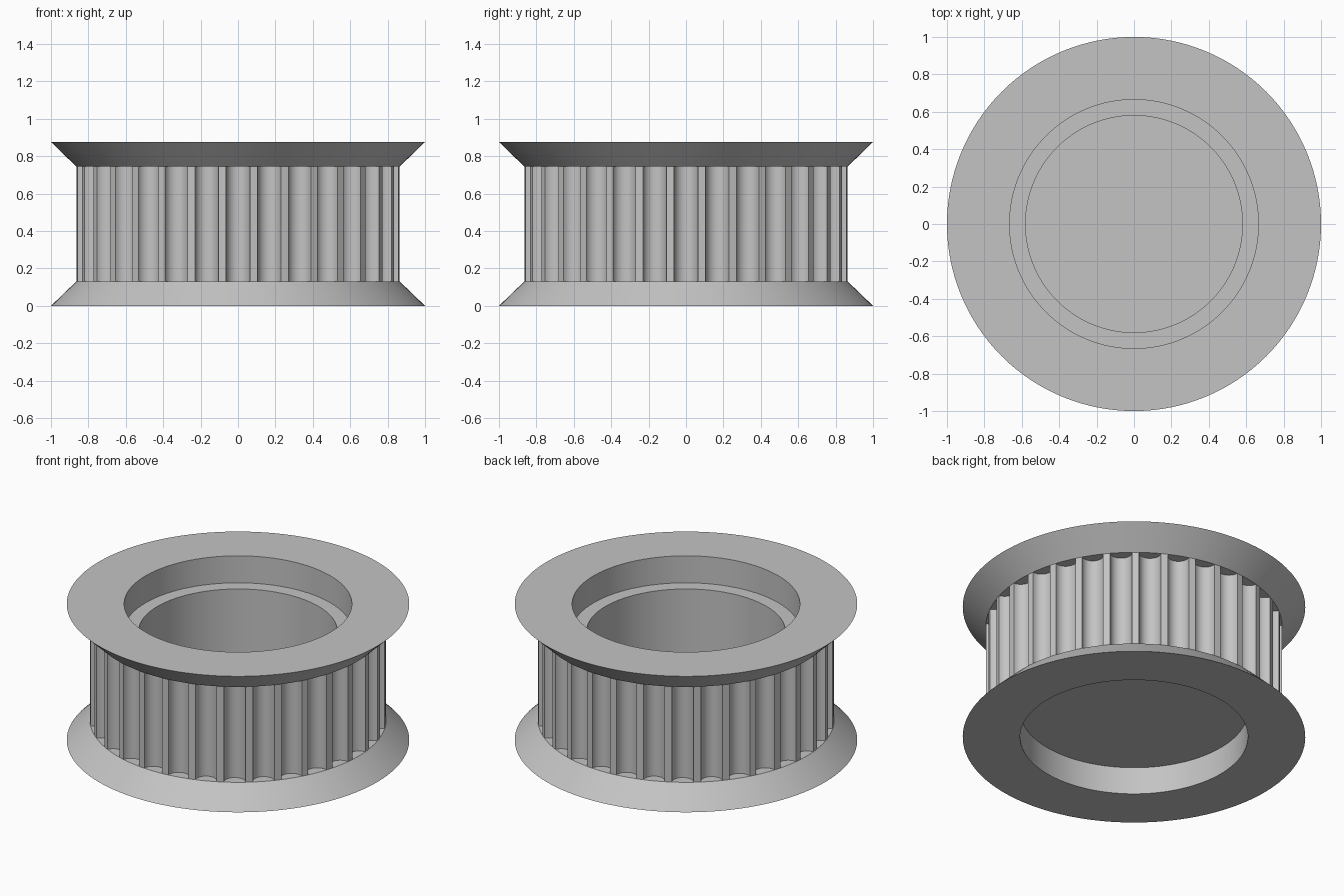
import bpy
import bmesh
from math import sin, cos, pi, tau, sqrt, radians

old = bpy.data.objects.get("Cube")
if old:
    bpy.data.objects.remove(old, do_unlink=True)

SEGMENTS = 128
TEETH = 32
TIP_R = 0.865        # radius over the teeth
GROOVE_R = 0.064     # radius of each round groove
ROOT_R = 0.79        # flange faces run in behind the groove bottoms
HEIGHT = 0.876
BAND = (0.13, 0.745)  # bottom and top of the toothed band

grey = bpy.data.materials.new("metal grey")
grey.use_nodes = True
colour = (0.55, 0.55, 0.55, 1)
grey.diffuse_color = colour
grey.node_tree.nodes["Principled BSDF"].inputs["Base Color"].default_value = colour


def skin(name, rings, cap=None):
    """Join closed rings of points in order; optionally close one end."""
    bm = bmesh.new()
    loops = [[bm.verts.new(p) for p in ring] for ring in rings]
    n = len(loops[0])
    for low, high in zip(loops, loops[1:]):
        for i in range(n):
            j = (i + 1) % n
            bm.faces.new((low[i], low[j], high[j], high[i]))
    if cap == "start":
        bm.faces.new(loops[0][::-1])
    elif cap == "end":
        bm.faces.new(loops[-1])
    mesh = bpy.data.meshes.new(name)
    bm.to_mesh(mesh)
    bm.free()
    mesh.materials.append(grey)
    obj = bpy.data.objects.new(name, mesh)
    bpy.context.collection.objects.link(obj)
    bpy.ops.object.select_all(action="DESELECT")
    obj.select_set(True)
    bpy.context.view_layer.objects.active = obj
    bpy.ops.object.shade_smooth_by_angle(angle=radians(30))
    return obj


def lathe(name, profile, cap):
    angles = [tau * i / SEGMENTS for i in range(SEGMENTS)]
    rings = [[(r * cos(a), r * sin(a), z) for a in angles] for r, z in profile]
    return skin(name, rings, cap)


# Lower flange with the shallow closed recess underneath
lathe("lower_flange", [
    (0.665, 0.176), (0.665, 0), (1, 0), (0.865, BAND[0]), (ROOT_R, BAND[0]),
], "start")

# Upper flange with the stepped bore and its floor
lathe("upper_flange", [
    (ROOT_R, BAND[1]), (0.865, BAND[1]), (1, HEIGHT), (0.665, HEIGHT),
    (0.665, 0.702), (0.58, 0.702), (0.58, 0.26),
], "end")

# Toothed band: round grooves with narrow flat tips between them
outline = []
centre = sqrt(TIP_R ** 2 - GROOVE_R ** 2)
STEPS = 14
for tooth in range(TEETH):
    a = tau * tooth / TEETH
    for k in range(STEPS + 1):
        t = pi * (k / STEPS - 0.5)
        x, y = centre - GROOVE_R * cos(t), GROOVE_R * sin(t)
        outline.append((x * cos(a) - y * sin(a), x * sin(a) + y * cos(a)))
skin("toothed_band", [[(x, y, z) for x, y in outline] for z in BAND])
